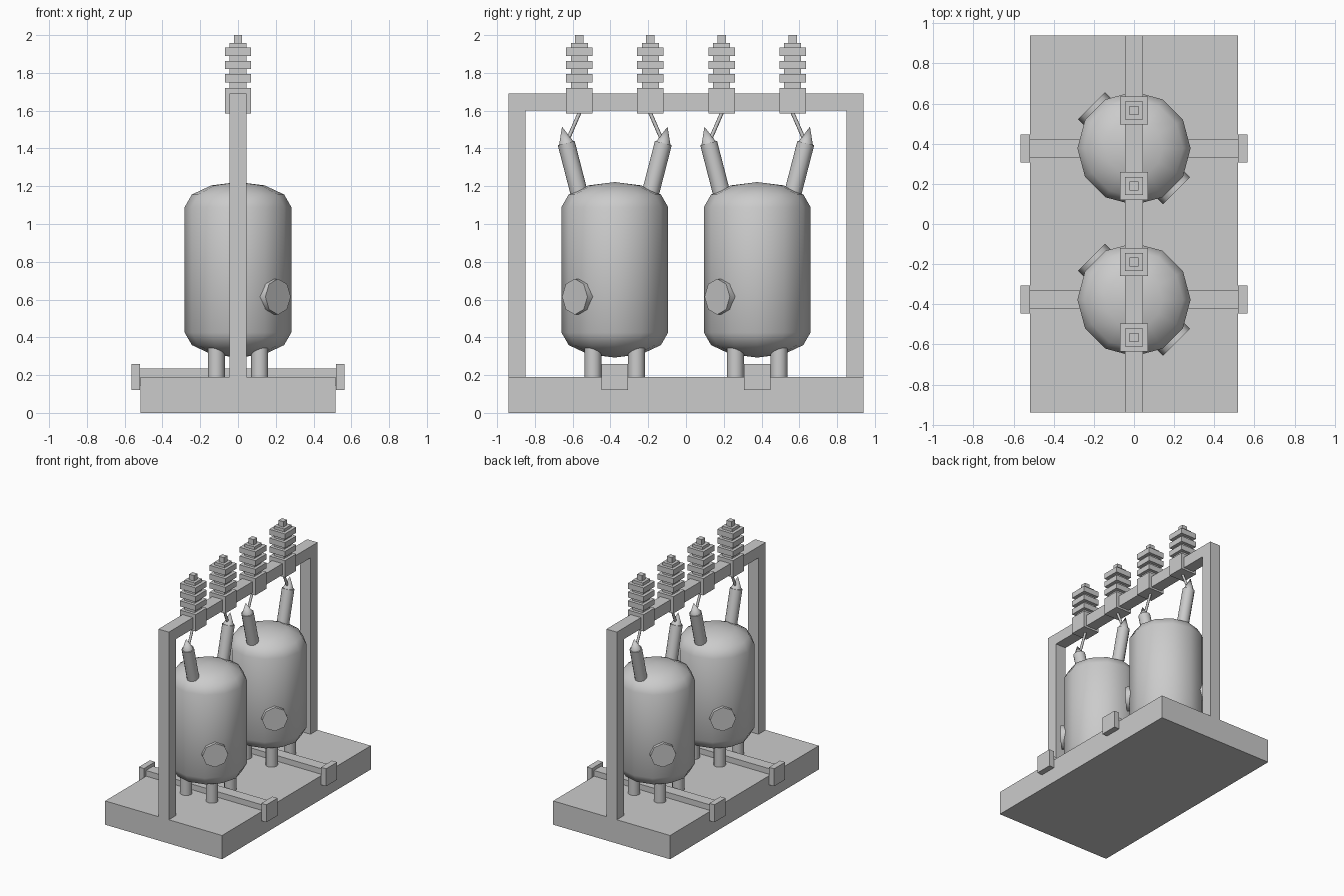
import bpy, bmesh, math
from mathutils import Vector, Matrix

cube = bpy.data.objects.get("Cube")
if cube:
    bpy.data.objects.remove(cube, do_unlink=True)


def finish(name, bm, smooth=False):
    bmesh.ops.recalc_face_normals(bm, faces=bm.faces)
    mesh = bpy.data.meshes.new(name)
    bm.to_mesh(mesh)
    bm.free()
    obj = bpy.data.objects.new(name, mesh)
    bpy.context.collection.objects.link(obj)
    if smooth:
        bpy.ops.object.select_all(action='DESELECT')
        obj.select_set(True)
        bpy.context.view_layer.objects.active = obj
        bpy.ops.object.shade_smooth_by_angle(angle=math.radians(50))


def add_box(bm, lo, hi):
    lo, hi = Vector(lo), Vector(hi)
    mat = Matrix.Translation((lo + hi) / 2) @ Matrix.Diagonal((*(hi - lo), 1))
    bmesh.ops.create_cube(bm, size=1, matrix=mat)


def box(name, lo, hi):
    bm = bmesh.new()
    add_box(bm, lo, hi)
    finish(name, bm)


def rod(name, start, end, r1, r2=None, sides=12):
    start, end = Vector(start), Vector(end)
    axis = end - start
    mat = Matrix.Translation((start + end) / 2) @ axis.to_track_quat('Z', 'Y').to_matrix().to_4x4()
    bm = bmesh.new()
    bmesh.ops.create_cone(bm, cap_ends=True, segments=sides, radius1=r1,
                          radius2=r1 if r2 is None else r2,
                          depth=axis.length, matrix=mat)
    finish(name, bm, True)


# Base slab and overhead frame
box("base", (-0.517, -0.94, 0), (0.517, 0.94, 0.19))
box("crossbeam", (-0.046, -0.94, 1.6), (0.046, 0.94, 1.69))
for label, y in (("front", -0.895), ("back", 0.895)):
    box(label + "_post", (-0.046, y - 0.045, 0.19), (0.046, y + 0.045, 1.6))


def tank(name, y):
    # Half outline with domed ends, spun around the tank axis
    bm = bmesh.new()
    outline = []
    for centre, angles in ((0.425, (-90, -60, -30, 0)), (1.09, (0, 30, 60, 90))):
        for a in map(math.radians, angles):
            outline.append(bm.verts.new((0.282 * math.cos(a), y,
                                         centre + 0.132 * math.sin(a))))
    edges = [bm.edges.new(pair) for pair in zip(outline, outline[1:])]
    bmesh.ops.spin(bm, geom=outline + edges, cent=(0, y, 0), axis=(0, 0, 1),
                   angle=math.tau, steps=12)
    bmesh.ops.remove_doubles(bm, verts=bm.verts, dist=0.001)
    finish(name, bm, True)


def insulator(name, y):
    bm = bmesh.new()

    def square(half, z0, z1):
        add_box(bm, (-half, y - half, z0), (half, y + half, z1))

    square(0.07, 1.585, 1.72)
    square(0.045, 1.72, 1.957)
    for z in (1.75, 1.82, 1.89):
        square(0.07, z, z + 0.044)
    square(0.022, 1.957, 2.0)
    finish(name, bm)


for label, yc in (("front", -0.377), ("back", 0.377)):
    tank(label + "_tank", yc)

    # Four feet under the tank
    for i, (sx, sy) in enumerate(((-1, -1), (1, -1), (-1, 1), (1, 1)), 1):
        x, y = sx * 0.115, yc + sy * 0.115
        rod(f"{label}_foot_{i}", (x, y, 0.19), (x, y, 0.35), 0.045)

    # Octagonal ports on opposite diagonals
    for side, s in (("left", 1), ("right", -1)):
        rod(f"{label}_{side}_port", (s * 0.15, yc - s * 0.15, 0.615),
            (s * 0.212, yc - s * 0.212, 0.615), 0.095, sides=8)

    # Splayed bushings, spikes, wires and insulators
    for end, s in (("front", -1), ("back", 1)):
        name = f"{label}_tank_{end}"
        top = Vector((0, yc + s * 0.257, 1.428))
        lean = Vector((0, s * 0.25, 0.968))
        rod(name + "_bushing", top - lean * 0.3, top, 0.046)
        rod(name + "_spike", top, top + lean * 0.09, 0.039, 0)
        rod(name + "_wire", top, (0, yc + s * 0.182, 1.6), 0.01, sides=8)
        insulator(name + "_insulator", yc + s * 0.188)

    # Rail under the tank with end brackets
    box(label + "_rail", (-0.52, yc - 0.045, 0.145), (0.52, yc + 0.045, 0.235))
    for side, x in (("left", 0.542), ("right", -0.542)):
        box(f"{label}_{side}_bracket", (x - 0.023, yc - 0.07, 0.12),
            (x + 0.023, yc + 0.07, 0.26))
